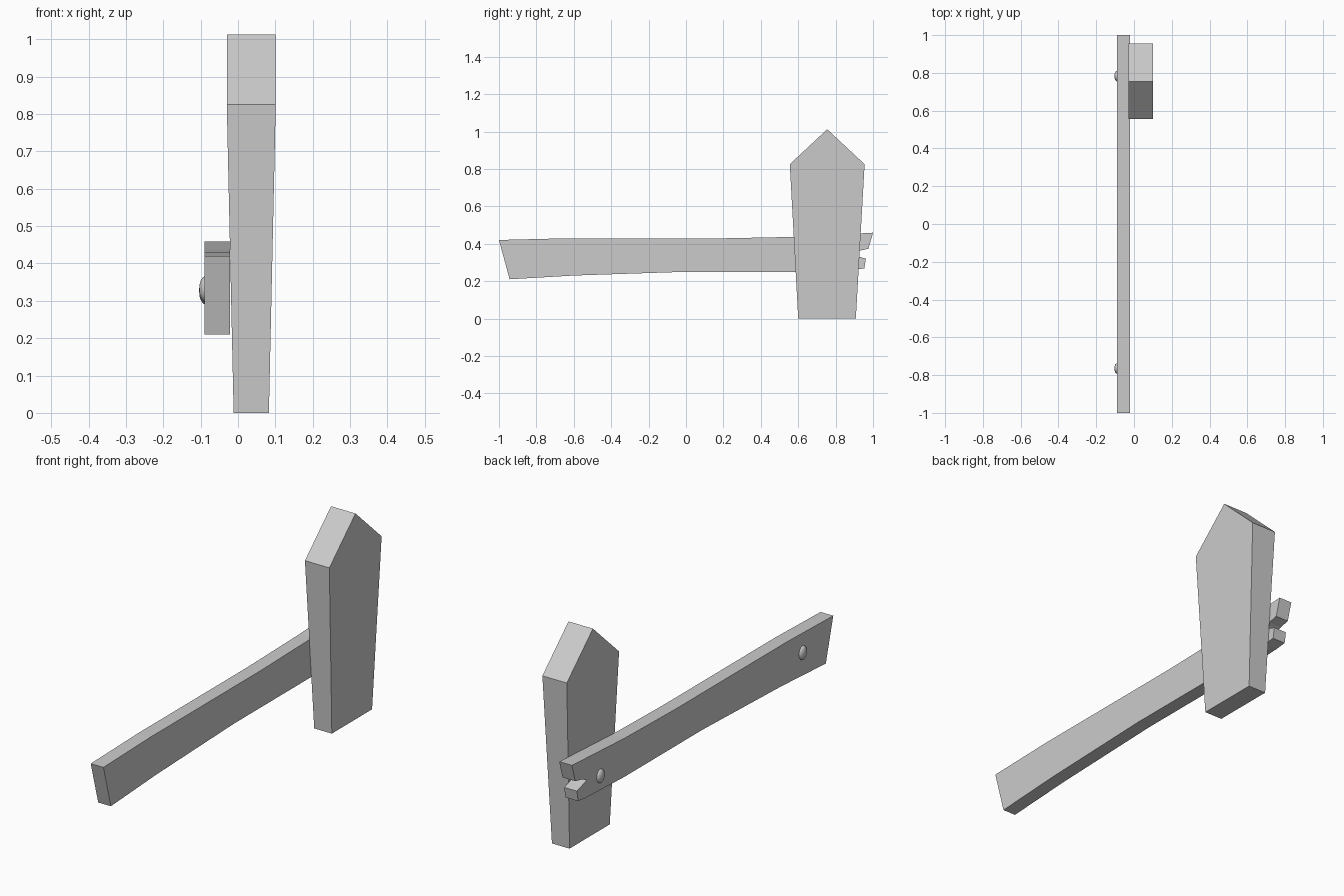
import bpy, bmesh, math
from mathutils import Matrix

if "Cube" in bpy.data.objects:
    bpy.data.objects.remove(bpy.data.objects["Cube"])


def finish(name, bm):
    bmesh.ops.recalc_face_normals(bm, faces=bm.faces)
    mesh = bpy.data.meshes.new(name)
    bm.to_mesh(mesh)
    bm.free()
    obj = bpy.data.objects.new(name, mesh)
    bpy.context.collection.objects.link(obj)
    return obj


def side_profile(name, points, x0, x1, taper=None):
    """Extrude a y-z outline from x0 to x1; taper(z) scales the thickness."""
    bm = bmesh.new()
    face = bm.faces.new([bm.verts.new((x0, y, z)) for y, z in points])
    out = bmesh.ops.extrude_face_region(bm, geom=[face])
    for v in out["geom"]:
        if isinstance(v, bmesh.types.BMVert):
            v.co.x = x1
    if taper:
        mid = (x0 + x1) / 2
        for v in bm.verts:
            v.co.x = mid + (v.co.x - mid) * taper(v.co.z)
    return finish(name, bm)


# Pointed picket post, narrowing towards the ground
side_profile("post",
             [(0.60, 0), (0.908, 0), (0.955, 0.825), (0.755, 1.012), (0.555, 0.825)],
             -0.03, 0.101, lambda z: 0.72 + 0.28 * min(1, z / 0.825))

# Rail plank with a splintered end
side_profile("rail",
             [(-1, 0.42), (-0.64, 0.429), (0.2, 0.429), (0.6, 0.437), (1, 0.459),
              (0.975, 0.373), (0.925, 0.362), (0.885, 0.345), (0.925, 0.331),
              (0.962, 0.32), (0.953, 0.268), (0.90, 0.262), (0.6, 0.25), (0, 0.25),
              (-0.6, 0.23), (-0.943, 0.21)],
             -0.089, -0.021)

# Domed nail heads on the outer face of the rail
for i, (y, z) in enumerate([(0.783, 0.325), (-0.765, 0.331)]):
    bm = bmesh.new()
    bmesh.ops.create_uvsphere(bm, u_segments=12, v_segments=8, radius=1)
    bm.transform(Matrix.Translation((-0.087, y, z))
                 @ Matrix.Diagonal((0.017, 0.029, 0.035, 1))
                 @ Matrix.Rotation(math.pi / 2, 4, 'Y'))
    for f in bm.faces:
        f.smooth = True
    finish(f"nail_head_{i + 1}", bm)
